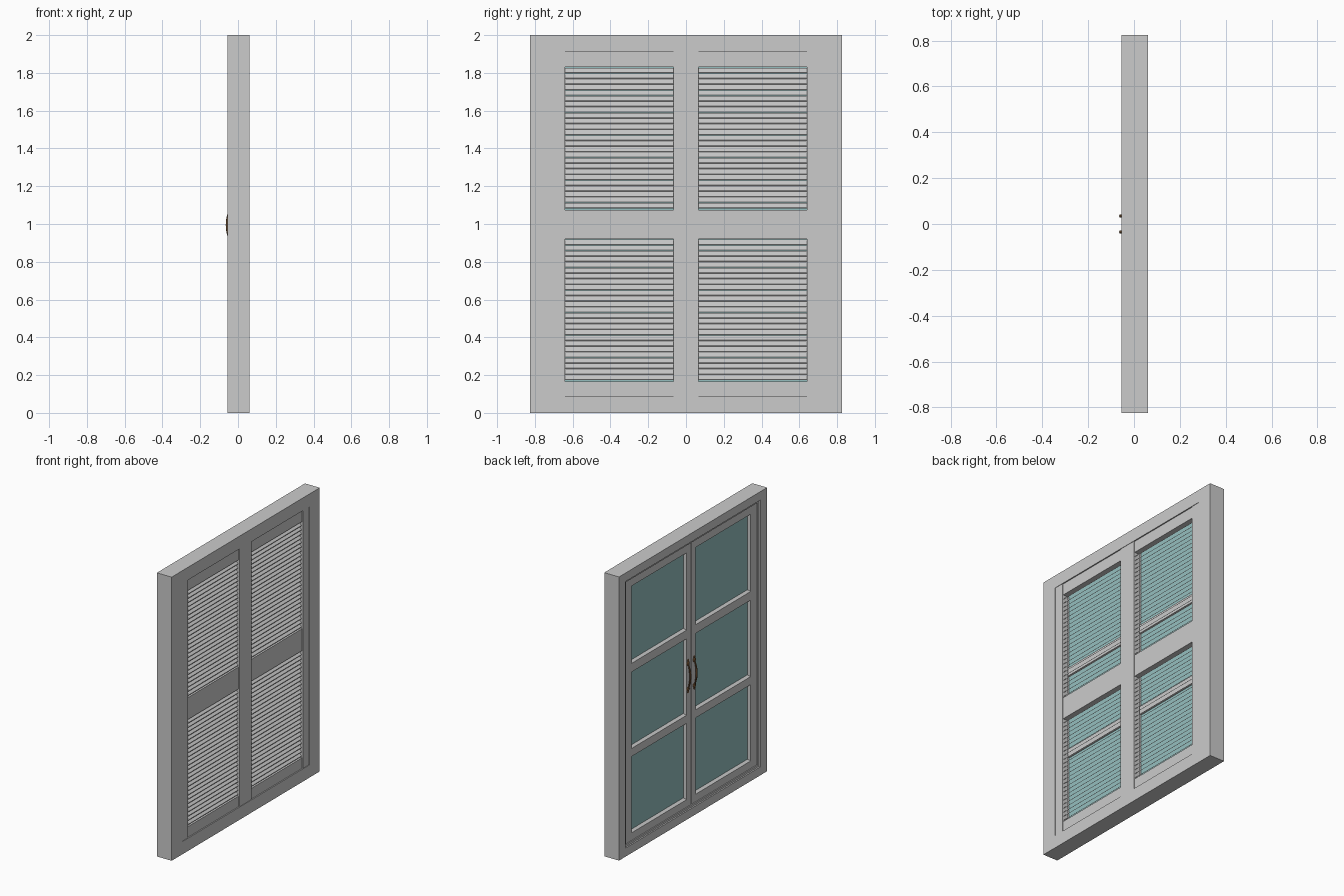
import bpy, bmesh, math
from mathutils import Vector

if "Cube" in bpy.data.objects:
    bpy.data.objects.remove(bpy.data.objects["Cube"])


def material(name, rgb):
    m = bpy.data.materials.new(name)
    m.use_nodes = True
    m.diffuse_color = (*rgb, 1)
    m.node_tree.nodes["Principled BSDF"].inputs["Base Color"].default_value = (*rgb, 1)
    return m


PAINT = material("grey paint", (0.6, 0.6, 0.6))
GLASS = material("teal glass", (0.3, 0.52, 0.52))
BRONZE = material("brown bronze", (0.16, 0.08, 0.03))


def finish(name, bm, mat, smooth=False):
    bmesh.ops.recalc_face_normals(bm, faces=bm.faces)
    me = bpy.data.meshes.new(name)
    bm.to_mesh(me)
    bm.free()
    me.materials.append(mat)
    ob = bpy.data.objects.new(name, me)
    bpy.context.collection.objects.link(ob)
    if smooth:
        for p in me.polygons:
            p.use_smooth = True
    return ob


def box(bm, x, y, z):
    """Box from (low, high) pairs."""
    verts = bmesh.ops.create_cube(bm, size=1)["verts"]
    for v in verts:
        v.co = [sum(r) / 2 + c * (r[1] - r[0]) for r, c in zip((x, y, z), v.co)]


def ring(bm, x, y, z, yi, zi):
    """Rectangular frame: outer size y, z; opening yi, zi."""
    box(bm, x, (y[0], yi[0]), z)
    box(bm, x, (yi[1], y[1]), z)
    box(bm, x, yi, (z[0], zi[0]))
    box(bm, x, yi, (zi[1], z[1]))


def bead(bm, x, y, z, inset):
    """Sloped moulding from an opening's front edge down to the glass."""
    loops = []
    for px, d in zip(x, (0, inset)):
        a, b, c, e = y[0] + d, y[1] - d, z[0] + d, z[1] - d
        loops.append([bm.verts.new((px, *p)) for p in ((a, c), (b, c), (b, e), (a, e))])
    for i in range(4):
        j = (i + 1) % 4
        bm.faces.new((loops[0][i], loops[0][j], loops[1][j], loops[1][i]))


def sided(s, a, b):
    return tuple(sorted((s * a, s * b)))


# Outer frame: wide room-side rebate, narrower shutter-side opening
bm = bmesh.new()
FULL_Y, FULL_Z = (-0.825, 0.825), (0, 2)
ring(bm, (-0.055, -0.045), FULL_Y, FULL_Z, (-0.75, 0.75), (0.06, 1.94))
ring(bm, (-0.045, -0.035), FULL_Y, FULL_Z, (-0.735, 0.735), (0.075, 1.925))
ring(bm, (-0.035, 0.06), FULL_Y, FULL_Z, (-0.71, 0.71), (0.09, 1.91))
finish("outer_frame", bm, PAINT)

PANES = ((0.13, 0.668), (0.725, 1.264), (1.325, 1.87))
SHUTTER_ROWS = ((0.165, 0.92), (1.075, 1.83))
SLATS = 25

for side, s in (("left", 1), ("right", -1)):
    # Casement sash with three panes and sloped beads
    bm = bmesh.new()
    front, back, pane_y = -0.04, -0.005, sided(s, 0.05, 0.664)
    ring(bm, (front, back), sided(s, 0.002, 0.733), (0.077, 1.923), pane_y, (0.13, 1.87))
    for low, high in zip(PANES, PANES[1:]):
        box(bm, (front, back), pane_y, (low[1], high[0]))
    for z in PANES:
        bead(bm, (front, -0.022), pane_y, z, 0.012)
    finish(side + "_sash", bm, PAINT)

    bm = bmesh.new()
    box(bm, (-0.022, -0.018), pane_y, (0.13, 1.87))
    finish(side + "_glass", bm, GLASS)

    # Shutter stiles and slightly recessed rails
    bm = bmesh.new()
    for y in ((0, 0.067), (0.64, 0.71)):
        box(bm, (0.01, 0.057), sided(s, *y), (0.09, 1.91))
    rail_y = sided(s, 0.067, 0.64)
    for z in ((0.09, 0.165), (0.92, 1.075), (1.83, 1.91)):
        box(bm, (0.012, 0.052), rail_y, z)
    finish(side + "_shutter", bm, PAINT)

    # Louvre slats sloping down and outward
    bm = bmesh.new()
    for low, high in SHUTTER_ROWS:
        pitch = (high - low - 0.01) / SLATS
        for i in range(SLATS):
            z = low + 0.008 + i * pitch
            prof = ((0.048, z), (0.048, z + 0.004), (0.02, z + 0.029), (0.02, z + 0.025))
            ends = [[bm.verts.new((px, y, pz)) for px, pz in prof] for y in rail_y]
            bm.faces.new(ends[0])
            bm.faces.new(ends[1])
            for k in range(4):
                n = (k + 1) % 4
                bm.faces.new((ends[0][k], ends[0][n], ends[1][n], ends[1][k]))
    finish(side + "_louvres", bm, PAINT)

    # Bow handle: swelling arched grip, round roses and finials
    hy = s * 0.035
    bm = bmesh.new()
    rings = []
    for i in range(17):
        t = i / 16
        arch = math.sin(math.pi * t)
        centre = Vector((-0.041 - 0.018 * arch, hy, 0.9 + 0.19 * t))
        r = 0.004 + 0.003 * arch
        rings.append([bm.verts.new(centre + Vector((r * 0.85 * math.cos(a), r * math.sin(a), 0)))
                      for a in (math.tau * k / 12 for k in range(12))])
    for a, b in zip(rings, rings[1:]):
        for k in range(12):
            n = (k + 1) % 12
            bm.faces.new((a[k], a[n], b[n], b[k]))
    bm.faces.new(rings[0])
    bm.faces.new(rings[-1])
    for z, r in ((0.905, 0.016), (1.085, 0.016), (0.885, 0.009), (1.105, 0.009)):
        verts = bmesh.ops.create_uvsphere(bm, u_segments=16, v_segments=8, radius=r)["verts"]
        for v in verts:
            v.co = Vector((-0.041 + v.co.x * 0.4, hy + v.co.y, z + v.co.z))
    finish(side + "_handle", bm, BRONZE, smooth=True)
